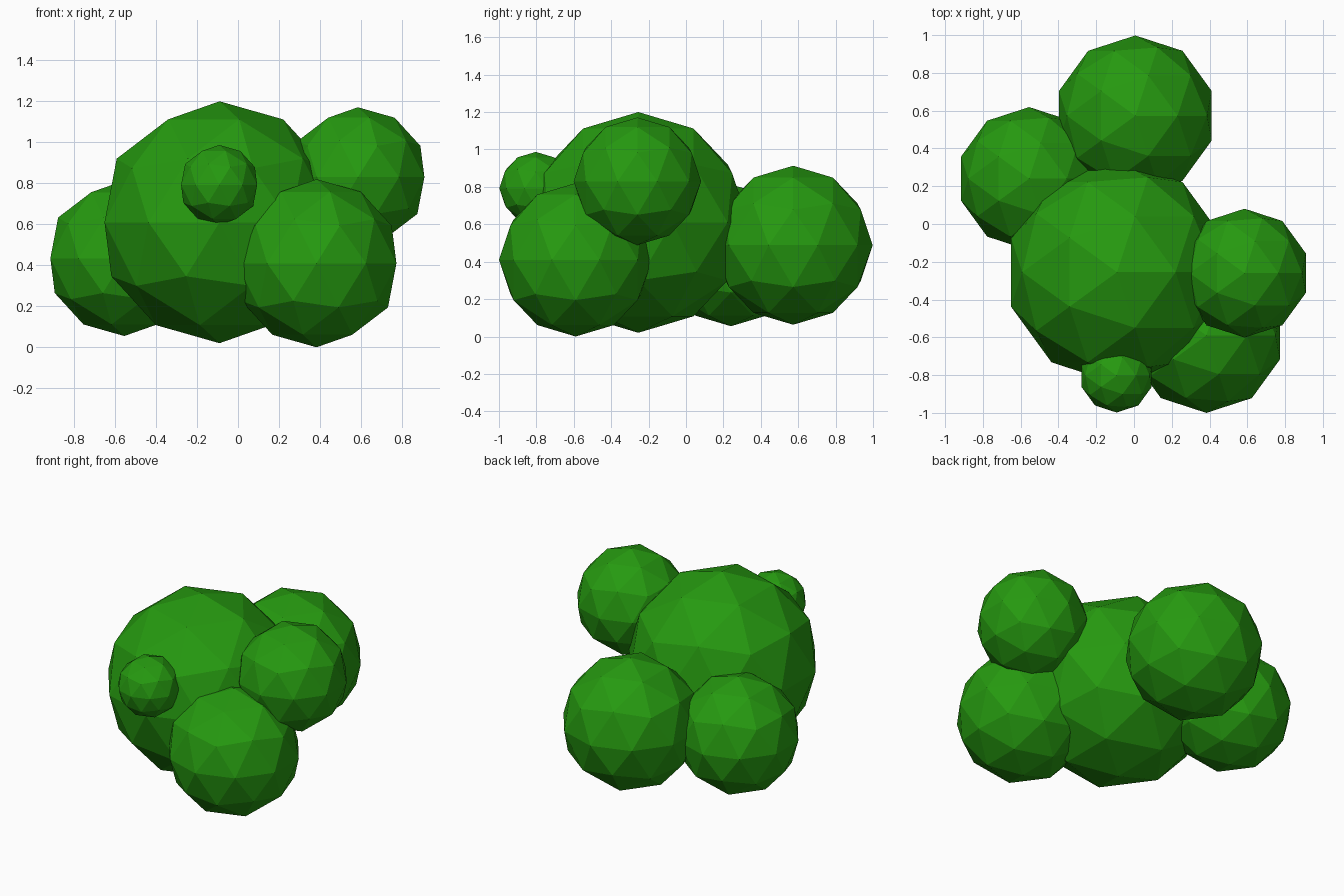
import bpy

if "Cube" in bpy.data.objects:
    bpy.data.objects.remove(bpy.data.objects["Cube"])

# Single leaf green
green = bpy.data.materials.new("leaf_green")
green.diffuse_color = (0.019, 0.32, 0.005, 1.0)
green.use_nodes = True
green.node_tree.nodes["Principled BSDF"].inputs["Base Color"].default_value = green.diffuse_color

# Low-poly foliage clumps: name, centre, radius
clumps = [
    ("main_foliage", (-0.09, -0.255, 0.61), 0.59),
    ("back_foliage", (0.007, 0.573, 0.488), 0.425),
    ("left_foliage", (-0.555, 0.24, 0.434), 0.379),
    ("upper_right_foliage", (0.585, -0.26, 0.83), 0.341),
    ("front_right_foliage", (0.383, -0.59, 0.41), 0.41),
    ("small_front_foliage", (-0.092, -0.803, 0.792), 0.195),
]

for name, centre, radius in clumps:
    bpy.ops.mesh.primitive_ico_sphere_add(subdivisions=2, radius=radius, location=centre)
    clump = bpy.context.object
    clump.name = name
    clump.data.materials.append(green)
